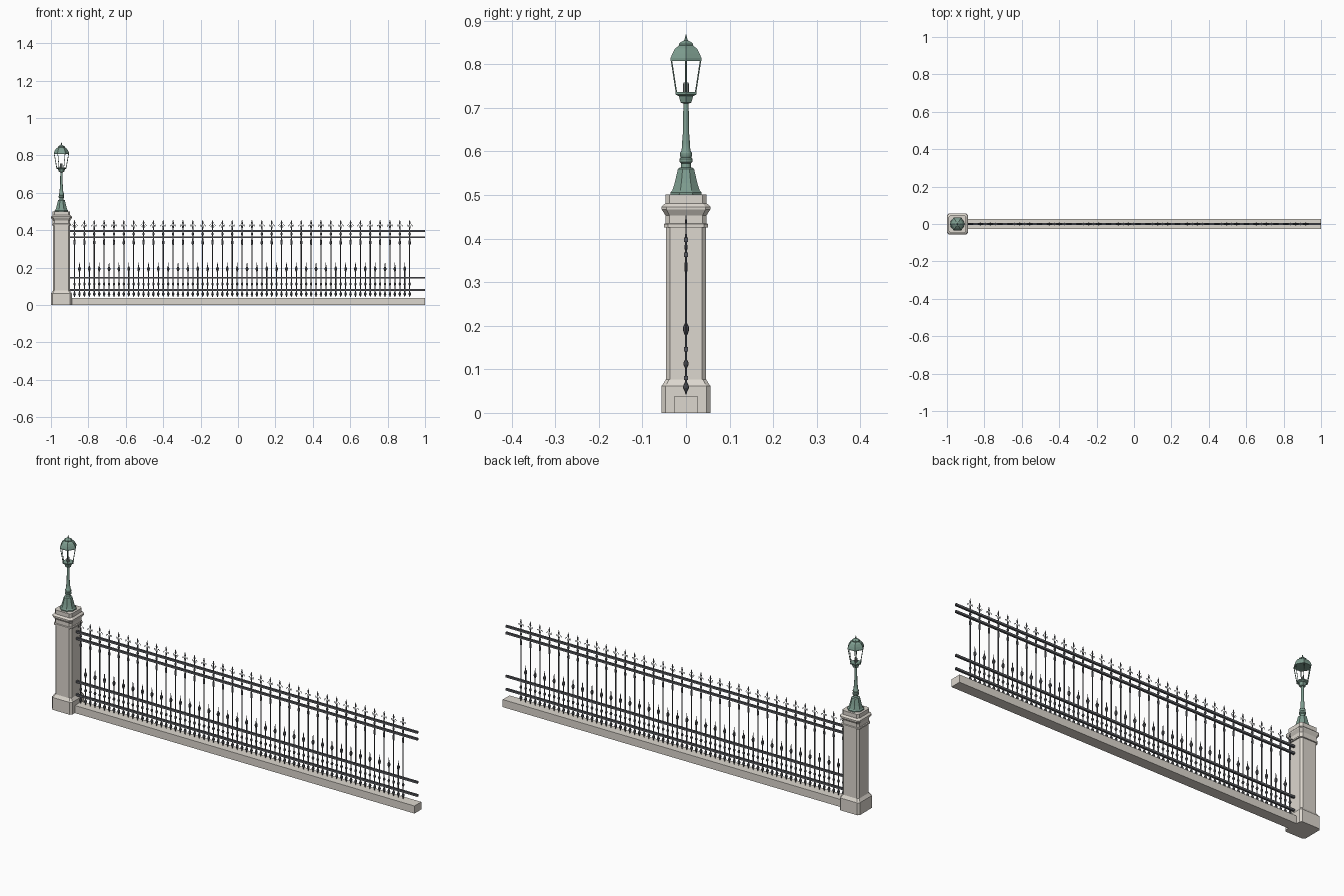
import bpy, bmesh
from math import cos, sin, pi

cube = bpy.data.objects.get("Cube")
if cube:
    bpy.data.objects.remove(cube, do_unlink=True)


def material(name, r, g, b):
    mat = bpy.data.materials.new(name)
    mat.use_nodes = True
    mat.diffuse_color = (r, g, b, 1)
    mat.node_tree.nodes["Principled BSDF"].inputs["Base Color"].default_value = (r, g, b, 1)
    return mat


stone = material("pale stone", 0.72, 0.68, 0.62)
green = material("weathered green", 0.21, 0.34, 0.28)
iron = material("dark iron", 0.1, 0.103, 0.115)
burner_grey = material("burner grey", 0.3, 0.33, 0.32)

PILLAR_X = -0.944
FIRST_X, SPACING, TALL_COUNT = -0.874, 0.0527, 35


def polygon(sides, turn=0.0):
    return [(cos(2 * pi * (i + turn) / sides), sin(2 * pi * (i + turn) / sides))
            for i in range(sides)]


def cut_square(c):
    return [(1, -c), (1, c), (c, 1), (-c, 1), (-1, c), (-1, -c), (-c, -1), (c, -1)]


def add_object(name, mesh, mat, x, smooth=False):
    obj = bpy.data.objects.new(name, mesh)
    bpy.context.collection.objects.link(obj)
    mesh.materials.clear()
    mesh.materials.append(mat)
    obj.location.x = x
    if smooth:
        bpy.ops.object.select_all(action="DESELECT")
        obj.select_set(True)
        bpy.context.view_layer.objects.active = obj
        bpy.ops.object.shade_smooth_by_angle()
    return obj


def loft(name, section, profile, mat, x, depth=1.0, smooth=False):
    """Stack scaled copies of a cross-section; the profile lists (radius, height)."""
    bm = bmesh.new()
    rings = [[bm.verts.new((r * u, r * v * depth, z)) for u, v in section] for r, z in profile]
    n = len(section)
    for low, high in zip(rings, rings[1:]):
        for i in range(n):
            j = (i + 1) % n
            bm.faces.new((low[i], low[j], high[j], high[i]))
    bm.faces.new(rings[0][::-1])
    bm.faces.new(rings[-1])
    mesh = bpy.data.meshes.new(name)
    bm.to_mesh(mesh)
    bm.free()
    return add_object(name, mesh, mat, x, smooth)


def tube(name, paths, radius, mat, x):
    """Thin round bars along paths, as one mesh."""
    curve = bpy.data.curves.new(name, "CURVE")
    curve.dimensions = "3D"
    curve.bevel_depth = radius
    curve.bevel_resolution = 0
    curve.use_fill_caps = True
    for path in paths:
        spline = curve.splines.new("POLY")
        spline.points.add(len(path) - 1)
        for point, co in zip(spline.points, path):
            point.co = (*co, 1)
    helper = bpy.data.objects.new(name + " path", curve)
    bpy.context.collection.objects.link(helper)
    mesh = bpy.data.meshes.new_from_object(
        helper.evaluated_get(bpy.context.evaluated_depsgraph_get()))
    bpy.data.objects.remove(helper, do_unlink=True)
    return add_object(name, mesh, mat, x)


def box(name, low, high, mat):
    bm = bmesh.new()
    bmesh.ops.create_cube(bm, size=1)
    for v in bm.verts:
        v.co = [a if c < 0 else b for c, a, b in zip(v.co, low, high)]
    mesh = bpy.data.meshes.new(name)
    bm.to_mesh(mesh)
    bm.free()
    return add_object(name, mesh, mat, 0)


def repeat(obj, count):
    mod = obj.modifiers.new("row", "ARRAY")
    mod.count = count
    mod.use_relative_offset = False
    mod.use_constant_offset = True
    mod.constant_offset_displace = (SPACING, 0, 0)


# Stone pillar and low wall
loft("pillar base", cut_square(0.84),
     [(0.056, 0), (0.056, 0.062), (0.053, 0.066), (0.046, 0.077)], stone, PILLAR_X)
loft("pillar shaft", cut_square(0.8),
     [(0.046, 0.07), (0.046, 0.425), (0.051, 0.426), (0.051, 0.433), (0.047, 0.435),
      (0.047, 0.453), (0.056, 0.467), (0.056, 0.473), (0.05, 0.479), (0.047, 0.481),
      (0.047, 0.501)],
     stone, PILLAR_X)
box("low wall", (-0.91, -0.027, 0), (1, 0.027, 0.038), stone)

# Lamp post: faceted foot, turned pole, six-sided lantern
hexagon = polygon(6)
loft("lamp foot", polygon(8, 0.5),
     [(0.039, 0.5), (0.039, 0.506), (0.034, 0.51), (0.028, 0.528), (0.023, 0.548),
      (0.02, 0.56), (0.015, 0.563)], green, PILLAR_X)
loft("lamp pole", polygon(12),
     [(0.012, 0.56), (0.011, 0.572), (0.015, 0.576), (0.015, 0.583), (0.012, 0.586),
      (0.014, 0.59), (0.014, 0.596), (0.01, 0.602), (0.009, 0.62), (0.007, 0.645),
      (0.006, 0.715)], green, PILLAR_X, smooth=True)
loft("lantern cup", hexagon,
     [(0.008, 0.71), (0.014, 0.712), (0.019, 0.727), (0.028, 0.731), (0.028, 0.736)],
     green, PILLAR_X)
loft("lantern roof", hexagon,
     [(0.041, 0.808), (0.041, 0.814), (0.036, 0.825), (0.029, 0.836), (0.019, 0.843),
      (0.019, 0.847), (0.012, 0.852), (0.005, 0.855), (0.003, 0.86), (0.001, 0.868)],
     green, PILLAR_X)
tube("lantern struts",
     [[(0.025 * u, 0.025 * v, 0.733), (0.039 * u, 0.039 * v, 0.811)] for u, v in hexagon],
     0.0018, green, PILLAR_X)
loft("lantern burner", polygon(8),
     [(0.007, 0.734), (0.007, 0.755), (0.005, 0.758)], burner_grey, PILLAR_X)

# Horizontal rails
for label, z in (("bottom", 0.08), ("lower", 0.146), ("upper", 0.363), ("top", 0.397)):
    box(label + " rail", (-0.905, -0.005, z - 0.005), (1, 0.005, z + 0.005), iron)

# Upright bars: both kinds share the turned lower part
ROD = 0.0028
round_bar = polygon(8)
lower_part = [(0.001, 0.042), (0.003, 0.049), (0.007, 0.057), (0.006, 0.063), (ROD, 0.07),
              (ROD, 0.104), (0.006, 0.11), (0.006, 0.115), (ROD, 0.121)]
tall = loft("tall picket", round_bar, lower_part + [(ROD, 0.41)], iron, FIRST_X, smooth=True)
short = loft("short picket", round_bar,
             lower_part + [(ROD, 0.178), (0.007, 0.19), (0.007, 0.197), (0.0025, 0.206),
                           (0.001, 0.228)],
             iron, FIRST_X + SPACING / 2, smooth=True)
repeat(short, TALL_COUNT - 1)

# Flat ornaments on the tall bars
leaf = loft("picket leaf", round_bar,
            [(ROD, 0.32), (0.006, 0.328), (0.006, 0.338), (0.004, 0.35), (ROD, 0.358)],
            iron, FIRST_X, depth=0.6)
bead = loft("picket bead", round_bar,
            [(ROD, 0.372), (0.006, 0.377), (0.006, 0.383), (ROD, 0.388)],
            iron, FIRST_X, depth=0.6)
spear = loft("picket spear", round_bar,
             [(0.0022, 0.405), (0.0018, 0.43), (0.005, 0.438), (0.003, 0.447), (0.0005, 0.456)],
             iron, FIRST_X, depth=0.45)
curls = tube("picket curls",
             [[(s * x, 0, z) for x, z in ((0.001, 0.408), (0.005, 0.423), (0.01, 0.43),
                                          (0.014, 0.427), (0.013, 0.421))] for s in (-1, 1)],
             0.0014, iron, FIRST_X)
for part in (tall, leaf, bead, spear, curls):
    repeat(part, TALL_COUNT)
